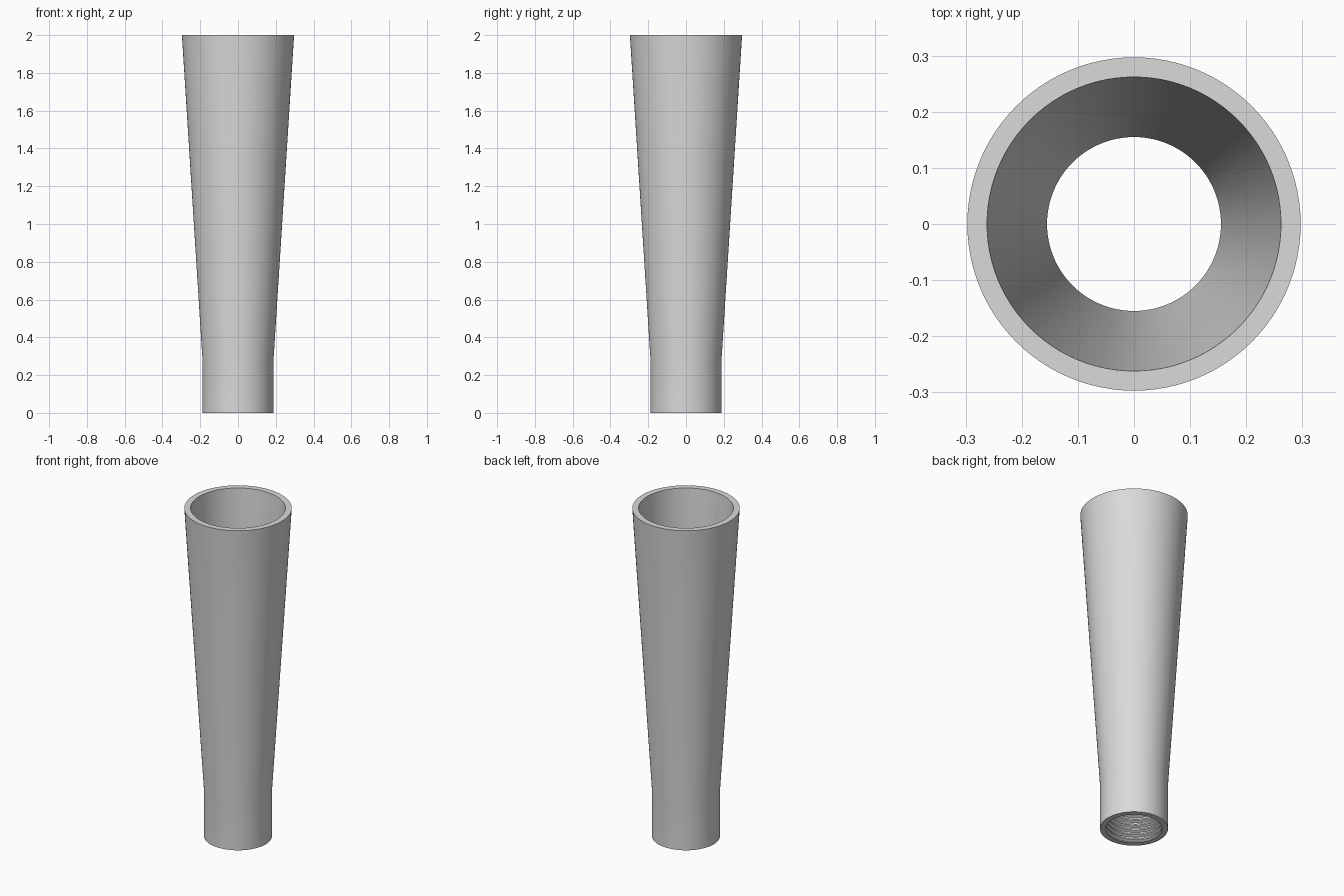
import bpy, bmesh, math

cube = bpy.data.objects.get("Cube")
if cube:
    bpy.data.objects.remove(cube, do_unlink=True)

SIDES = 96
BORE, ROOT = 0.155, 0.17       # thread crest and root radii
COLLAR = 0.28                  # height of the straight threaded collar
TURNS = 9
PITCH = COLLAR / TURNS
THREAD = [BORE, BORE, ROOT, ROOT]
STEPS = len(THREAD)

bm = bmesh.new()


def ring_vert(r, z, j):
    a = math.tau * j / SIDES
    return bm.verts.new((r * math.cos(a), r * math.sin(a), z))


# Tapered shell: inner cone, top rim, outer wall and bottom rim
profile = [(BORE, COLLAR), (0.262, 2), (0.297, 2), (0.188, COLLAR), (0.188, 0), (BORE, 0)]
shell = [[ring_vert(r, z, j) for r, z in profile] for j in range(SIDES)]
for j in range(SIDES):
    a, b = shell[j], shell[(j + 1) % SIDES]
    for k in range(len(profile) - 1):
        bm.faces.new((a[k], b[k], b[k + 1], a[k + 1]))

# Helical thread inside the collar, trimmed flush at both ends
rows = STEPS * (TURNS + 1) + 1
thread = []
for j in range(SIDES):
    column = []
    for row in range(rows):
        z = (row / STEPS - 1 + j / SIDES) * PITCH
        inside = 0.0005 < z < COLLAR - 0.0005
        r = THREAD[row % STEPS] if inside else BORE
        z = z if inside else (0 if z < COLLAR / 2 else COLLAR)
        column.append(ring_vert(r, z, j))
    thread.append(column)
for j in range(SIDES):
    a, b = thread[j], thread[(j + 1) % SIDES]
    shift = STEPS if j == SIDES - 1 else 0
    for row in range(rows - 1 - shift):
        bm.faces.new((a[row], b[row + shift], b[row + shift + 1], a[row + 1]))

bmesh.ops.remove_doubles(bm, verts=bm.verts, dist=0.00005)
bmesh.ops.recalc_face_normals(bm, faces=bm.faces)

mesh = bpy.data.meshes.new("tapered_tube")
bm.to_mesh(mesh)
bm.free()
tube = bpy.data.objects.new("tapered_tube", mesh)
bpy.context.collection.objects.link(tube)

# Plain grey material
grey = bpy.data.materials.new("light_grey")
grey.use_nodes = True
colour = (0.7, 0.7, 0.7, 1)
grey.diffuse_color = colour
grey.node_tree.nodes["Principled BSDF"].inputs["Base Color"].default_value = colour
mesh.materials.append(grey)

bpy.ops.object.select_all(action='DESELECT')
tube.select_set(True)
bpy.context.view_layer.objects.active = tube
bpy.ops.object.shade_smooth_by_angle(angle=math.radians(30))
